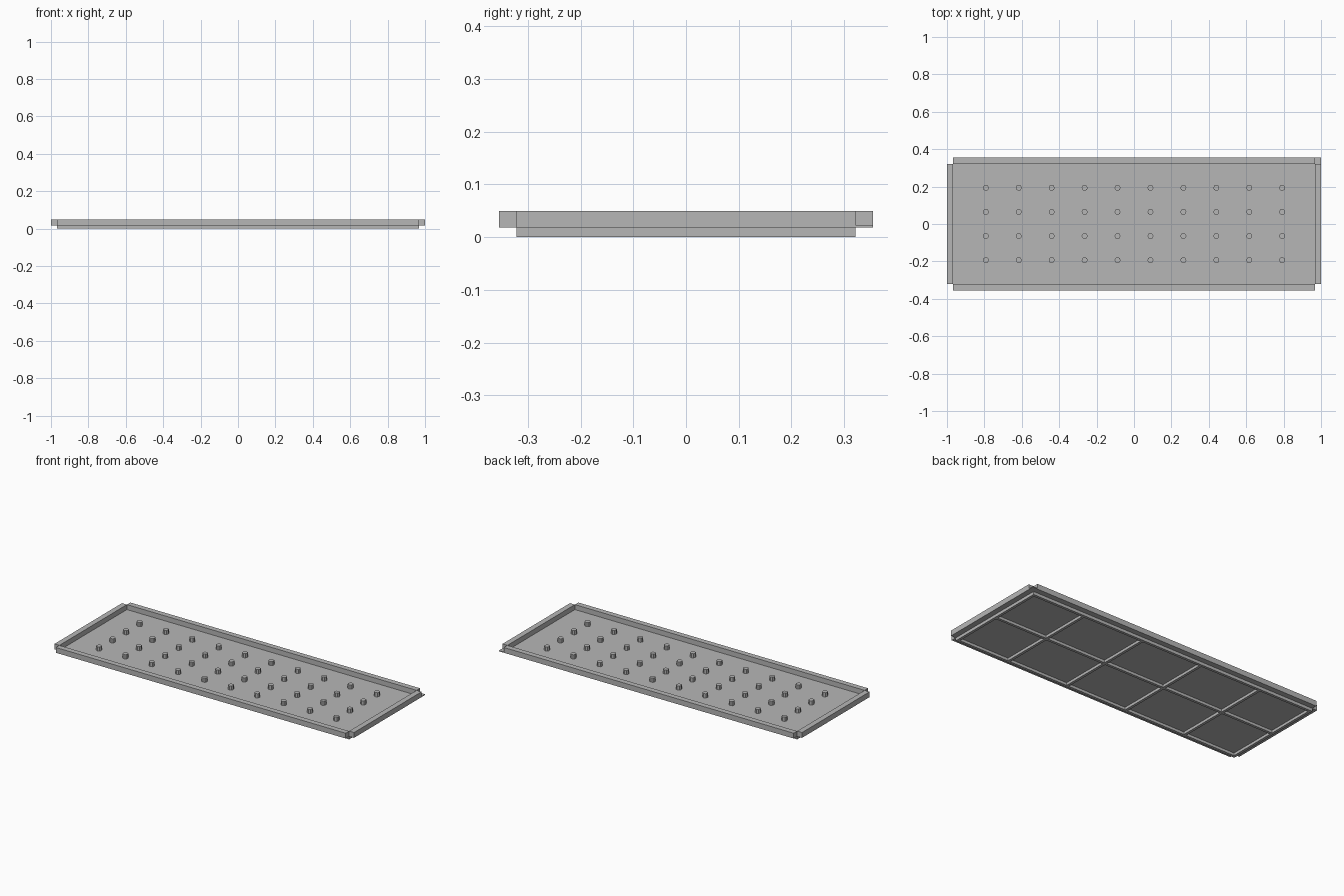
import bpy, bmesh
from mathutils import Matrix

if "Cube" in bpy.data.objects:
    bpy.data.objects.remove(bpy.data.objects["Cube"])

grey = bpy.data.materials.new("plain grey")
grey.diffuse_color = (0.47, 0.47, 0.47, 1)
grey.use_nodes = True
grey.node_tree.nodes["Principled BSDF"].inputs["Base Color"].default_value = grey.diffuse_color

HX, HY = 0.967, 0.322      # half size of the tray floor
OX, OY = 1.0, 0.355        # half size including the rim
FLOOR, TOP = 0.02, 0.05    # floor surface and rim top


def add_box(bm, x0, x1, y0, y1, z0, z1):
    m = Matrix.LocRotScale(((x0 + x1) / 2, (y0 + y1) / 2, (z0 + z1) / 2),
                           None, (x1 - x0, y1 - y0, z1 - z0))
    bmesh.ops.create_cube(bm, size=1, matrix=m)


def finish(bm, name):
    me = bpy.data.meshes.new(name)
    bm.to_mesh(me)
    bm.free()
    me.materials.append(grey)
    ob = bpy.data.objects.new(name, me)
    bpy.context.collection.objects.link(ob)
    return ob


def box(name, *dims):
    bm = bmesh.new()
    add_box(bm, *dims)
    return finish(bm, name)


# Floor plate
box("floor_plate", -HX, HX, -HY, HY, 0.016, FLOOR)

# Raised rim bars, leaving open notches at the corners
Z0 = 0.018
box("front_rim", -HX, HX, -OY, -HY, Z0, TOP)
box("back_rim", -HX, HX, HY, OY, Z0, TOP)
box("left_rim", -OX, -HX, -HY, HY, Z0, TOP)
box("right_rim", HX, OX, -HY, HY, Z0, TOP)

# Thin plate filling one corner notch
box("corner_plate", HX, OX, HY, OY, Z0, 0.023)

# Underside skirt around the floor edge
T = 0.016
bm = bmesh.new()
for s in (-1, 1):
    y = s * (HY - T / 2)
    add_box(bm, -HX, HX, y - T / 2, y + T / 2, 0, 0.016)
    x = s * (HX - T / 2)
    add_box(bm, x - T / 2, x + T / 2, -HY + T, HY - T, 0, 0.016)
finish(bm, "underside_skirt")

# Underside stiffening ribs: one long, four across
bm = bmesh.new()
add_box(bm, -HX + T, HX - T, -T / 2, T / 2, 0, 0.016)
for x in (-0.61, -0.203, 0.203, 0.61):
    for s in (-1, 1):
        y0, y1 = sorted((s * T / 2, s * (HY - T)))
        add_box(bm, x - T / 2, x + T / 2, y0, y1, 0, 0.016)
finish(bm, "underside_ribs")

# Grid of short pegs on the floor
bm = bmesh.new()
for i in range(10):
    for j in range(4):
        c = (-0.792 + i * 0.176, -0.193 + j * 0.1287, 0.032)
        bmesh.ops.create_cone(bm, cap_ends=True, segments=8, radius1=0.016,
                              radius2=0.016, depth=0.026,
                              matrix=Matrix.Translation(c))
finish(bm, "floor_pegs")
